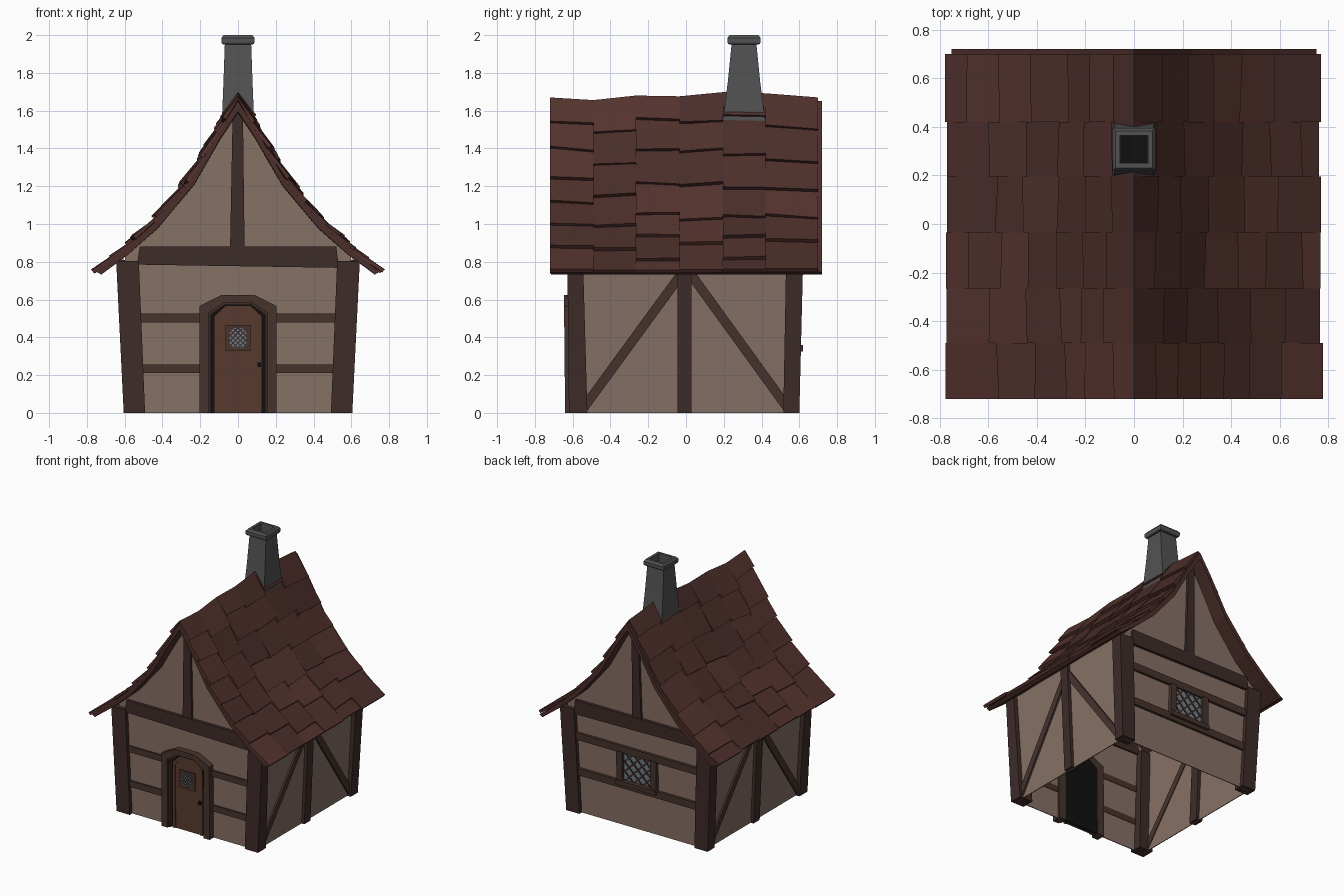
import bpy, bmesh, random
from math import hypot
from mathutils import Vector

if "Cube" in bpy.data.objects:
    bpy.data.objects.remove(bpy.data.objects["Cube"])

random.seed(4)

def mat(name, c):
    m = bpy.data.materials.new(name)
    m.diffuse_color = (*c, 1)
    m.use_nodes = True
    m.node_tree.nodes["Principled BSDF"].inputs["Base Color"].default_value = m.diffuse_color
    return m

PLASTER = mat("plaster", (0.24, 0.165, 0.13))
TIMBER = mat("dark_timber", (0.047, 0.025, 0.022))
BRACE = mat("brown_timber", (0.062, 0.034, 0.026))
DOOR = mat("door_wood", (0.10, 0.043, 0.028))
TILES = [mat("tile_a", (0.090, 0.033, 0.027)), mat("tile_b", (0.078, 0.029, 0.024)),
         mat("tile_c", (0.070, 0.027, 0.023))]
STONE = mat("stone", (0.085, 0.085, 0.085))
GLASS = mat("glass", (0.16, 0.21, 0.24))
BLACK = mat("black", (0.005, 0.005, 0.005))

def make(name, verts, faces, mats, idx=None):
    me = bpy.data.meshes.new(name)
    me.from_pydata([tuple(v) for v in verts], [], faces)
    for m in mats:
        me.materials.append(m)
    if idx:
        me.polygons.foreach_set("material_index", idx)
    bm = bmesh.new()
    bm.from_mesh(me)
    bmesh.ops.recalc_face_normals(bm, faces=bm.faces)
    bm.to_mesh(me)
    bm.free()
    ob = bpy.data.objects.new(name, me)
    bpy.context.collection.objects.link(ob)
    return ob

def loft(name, rings, m, caps=True):
    n = len(rings[0])
    faces = [(i * n + j, i * n + (j + 1) % n, (i + 1) * n + (j + 1) % n, (i + 1) * n + j)
             for i in range(len(rings) - 1) for j in range(n)]
    if caps:
        faces += [tuple(range(n)), tuple(range((len(rings) - 1) * n, len(rings) * n))]
    return make(name, [v for r in rings for v in r], faces, [m])

# wall planes: (along, up, distance outwards) to a 3D point; the walls lean outwards
def front(u, v, d): return (u, -(0.59 + 0.01 * v + d), v)
def back(u, v, d): return (u, 0.57 + 0.025 * v + d, v)
def right(u, v, d): return (0.575 + 0.045 * v + d, u, v)
def left(u, v, d): return (-(0.575 + 0.045 * v + d), u, v)

def prism(name, pts, f, d0, d1, m):
    return loft(name, [[f(u, v, d) for u, v in pts] for d in (d0, d1)], m)

def rect(u0, u1, v0, v1):
    return [(u0, v0), (u1, v0), (u1, v1), (u0, v1)]

def strip(a, b, w):
    dx, dz = b[0] - a[0], b[1] - a[1]
    k = w / 2 / hypot(dx, dz)
    px, pz = -dz * k, dx * k
    return [(a[0] + px, a[1] + pz), (a[0] - px, a[1] - pz), (b[0] - px, b[1] - pz), (b[0] + px, b[1] + pz)]

# roof profile, ridge to eave, and its sag along the length
PROF = [(0, 1.65), (0.1, 1.495), (0.24, 1.25), (0.44, 1.01), (0.6, 0.865), (0.75, 0.747)]
YS = [-0.72, -0.49, -0.265, -0.035, 0.195, 0.42, 0.70]
SAG = [0, -0.014, 0.01, 0.006, 0.028, 0.022, 0.0]

def profile(t):
    segs = [hypot(b[0] - a[0], b[1] - a[1]) for a, b in zip(PROF, PROF[1:])]
    s = t * sum(segs)
    for (a, b), l in zip(zip(PROF, PROF[1:]), segs):
        if s <= l + 1e-6:
            p = Vector(a).lerp(Vector(b), s / l)
            return p, Vector((a[1] - b[1], b[0] - a[0])) / l
        s -= l

# plaster walls
gable = [(x, z - 0.025) for x, z in PROF[:5]]
outline = [(-0.575, 0), (0.575, 0)] + gable[::-1] + [(-x, z) for x, z in gable[1:]]
prism("front_wall", outline, front, -0.006, 0, PLASTER)
prism("back_wall", outline, back, -0.006, 0, PLASTER)
for f, n in ((right, "right"), (left, "left")):
    prism(n + "_wall", rect(-0.585, 0.575, 0, 0.83), f, -0.006, 0, PLASTER)
    prism(n + "_middle_post", rect(-0.045, 0.03, 0, 0.81), f, -0.03, 0.024, TIMBER)
    prism(n + "_front_brace", strip((-0.54, 0.03), (-0.01, 0.755), 0.05), f, -0.012, 0.014, BRACE)
    prism(n + "_back_brace", strip((0.535, 0.03), (0.01, 0.755), 0.05), f, -0.012, 0.014, BRACE)

# corner posts
for s, n in ((1, "right"), (-1, "left")):
    for (y0, y1, y2, y3), e in (((-0.62, -0.522, -0.628, -0.545), "front"), ((0.6, 0.515, 0.62, 0.53), "back")):
        low = [(s * x, y, 0) for x, y in ((0.492, y0), (0.605, y0), (0.605, y1), (0.492, y1))]
        top = [(s * x, y, 0.805) for x, y in ((0.525, y2), (0.645, y2), (0.645, y3), (0.525, y3))]
        loft(f"{e}_{n}_corner_post", [low, top], TIMBER)

# gable timbers on both ends
for f, n in ((front, "front"), (back, "back")):
    prism(n + "_tie_beam", [(-0.535, 0.785), (0.535, 0.768), (0.52, 0.88), (-0.52, 0.88)], f, -0.02, 0.022, TIMBER)
    prism(n + "_king_post", [(-0.042, 0.87), (0.035, 0.87), (0.026, 1.6), (-0.028, 1.6)], f, -0.01, 0.018, TIMBER)

# front rails
for s, n in ((1, "right"), (-1, "left")):
    for z, k in ((0.21, "lower"), (0.478, "upper")):
        prism(f"front_{n}_{k}_rail", [(s * u, v) for u, v in rect(0.17, 0.53, z, z + 0.047)], f=front, d0=-0.01, d1=0.014, m=BRACE)

# door frame, door and fittings
def arch(w, sh, top, tw):
    return [(-w, 0), (-w, sh), (-tw, top), (tw, top), (w, sh), (w, 0)]

def arch_ring(name, o, i, d0, d1, m):
    n = len(o)
    rings = [[front(*p, d) for p in prof] for prof, d in ((o, d0), (o, d1), (i, d1), (i, d0))]
    faces = [(k * n + j, k * n + j + 1, (k + 1) % 4 * n + j + 1, (k + 1) % 4 * n + j)
             for k in range(4) for j in range(n - 1)]
    faces += [(0, n, 2 * n, 3 * n), (n - 1, 2 * n - 1, 3 * n - 1, 4 * n - 1)]
    make(name, [v for r in rings for v in r], faces, [m])

arch_ring("door_frame_outer", arch(0.205, 0.565, 0.625, 0.085), arch(0.155, 0.53, 0.583, 0.075), -0.02, 0.05, BRACE)
arch_ring("door_frame_inner", arch(0.157, 0.532, 0.585, 0.076), arch(0.143, 0.52, 0.572, 0.07), -0.02, 0.035, TIMBER)
prism("door_gap", arch(0.15, 0.525, 0.578, 0.073), front, -0.015, 0.004, BLACK)
prism("door", arch(0.128, 0.51, 0.568, 0.066), front, 0.0, 0.018, DOOR)
arch_ring("door_border", arch(0.128, 0.51, 0.568, 0.066), arch(0.106, 0.495, 0.545, 0.058), 0.01, 0.025, DOOR)
prism("door_window_panel", rect(-0.066, 0.066, 0.328, 0.465), front, 0.01, 0.026, BRACE)
prism("door_knob", rect(0.103, 0.122, 0.243, 0.267), front, 0.02, 0.042, BLACK)

def lattice(name, f, cz, a, b, k, step, d, w):
    # diamond bars clipped to |x|<a, |z|<b, |x|+|z|<k
    i = 0
    n = int(k / step)
    for c in [j * step for j in range(-n, n + 1)]:
        lo, hi = max(-2 * a - c, c - 2 * b, -k), min(2 * a - c, c + 2 * b, k)
        if hi - lo < 0.01:
            continue
        for s in (1, -1):
            ends = [((c + v) / 2, cz + s * (c - v) / 2) for v in (lo, hi)]
            prism(f"{name}_{i}", strip(*ends, w), f, d, d + 0.006, TIMBER)
            i += 1

octagon = [(x, 0.397 + z) for x, z in ((0.046, -0.024), (0.046, 0.024), (0.022, 0.052), (-0.022, 0.052),
                                       (-0.046, 0.024), (-0.046, -0.024), (-0.022, -0.052), (0.022, -0.052))]
prism("door_window_glass", octagon, front, 0.02, 0.029, GLASS)
lattice("door_window_bar", front, 0.397, 0.046, 0.052, 0.07, 0.027, 0.027, 0.006)

# back rails and window
for z, n, h in ((0.295, "lower", 0.055), (0.57, "upper", 0.055)):
    prism(f"back_{n}_rail", rect(-0.53, 0.53, z, z + h), back, -0.012, 0.02, BRACE)
prism("back_window_sill", rect(-0.17, 0.17, 0.325, 0.36), back, 0, 0.04, BRACE)
for s, n in ((1, "right"), (-1, "left")):
    prism(f"back_window_{n}_jamb", [(s * u, v) for u, v in rect(0.12, 0.17, 0.34, 0.58)], back, -0.012, 0.028, BRACE)
prism("back_window_glass", rect(-0.125, 0.125, 0.35, 0.575), back, -0.012, 0.005, GLASS)
lattice("back_window_bar", back, 0.465, 0.122, 0.108, 0.235, 0.075, 0.004, 0.012)

# roof underlay
def section(y, sag):
    n = len(PROF) - 1
    top = [(x, z + sag * (1 - i / n)) for i, (x, z) in enumerate(PROF)]
    low = [(x * 0.965, z - 0.055 + 0.04 * i / n) for i, (x, z) in enumerate(top)]
    return [(x, y, z) for x, z in [(-x, z) for x, z in top[:0:-1]] + top
            + low[::-1] + [(-x, z) for x, z in low[1:]]]

loft("roof_underlay", [section(y, s) for y, s in zip([-0.715] + YS[1:-1] + [0.72], SAG)], TILES[2])

# roof tiles: staggered slabs in columns down each slope
verts, faces, idx = [], [], []
for s in (1, -1):
    for c in range(len(YS) - 1):
        t, cuts = random.uniform(0.1, 0.17), [0]
        while t < 0.93:
            cuts.append(t)
            t += random.uniform(0.13, 0.19)
        cuts.append(random.uniform(0.99, 1.0))
        out = random.uniform(0, 0.015)
        for t0, t1 in zip(cuts, cuts[1:]):
            b = len(verts)
            lift = random.uniform(0.018, 0.03)
            for e in (0, 1):
                te = t1 if t1 > 0.95 else t1 + random.uniform(-0.008, 0.008)
                for tt, h, th in ((t0, 0.004, 0.012), (te, lift, 0.022)):
                    p, nrm = profile(min(tt, 1))
                    for off in (h, h - th):
                        q = p + nrm * off
                        if tt == 0:
                            q = Vector((0, p.y + 0.02 + off - h))
                        if tt > 0.95:
                            q += Vector((out, -0.01))
                        verts.append((s * q.x, YS[c + e], q.y + SAG[c + e] * (1 - tt)))
            faces += [tuple(b + k for k in f) for f in ((0, 2, 6, 4), (1, 3, 7, 5), (0, 1, 3, 2),
                                                        (4, 5, 7, 6), (2, 3, 7, 6), (0, 1, 5, 4))]
            idx += [random.randrange(3)] * 6
make("roof_tiles", verts, faces, TILES, idx)

# chimney
def square(z, hx, hy):
    return [(x * hx, 0.307 + y * hy, z) for x, y in ((-1, -1), (1, -1), (1, 1), (-1, 1))]

loft("chimney", [square(*r) for r in ((1.40, 0.088, 0.118), (1.53, 0.086, 0.114), (1.75, 0.077, 0.086),
     (1.95, 0.07, 0.066), (1.952, 0.083, 0.083), (1.962, 0.088, 0.088), (1.985, 0.088, 0.088),
     (2.0, 0.076, 0.076), (2.0, 0.057, 0.057), (1.88, 0.055, 0.055))], STONE, caps=False)
make("chimney_flue", square(1.9, 0.057, 0.057), [(0, 1, 2, 3)], [BLACK])
